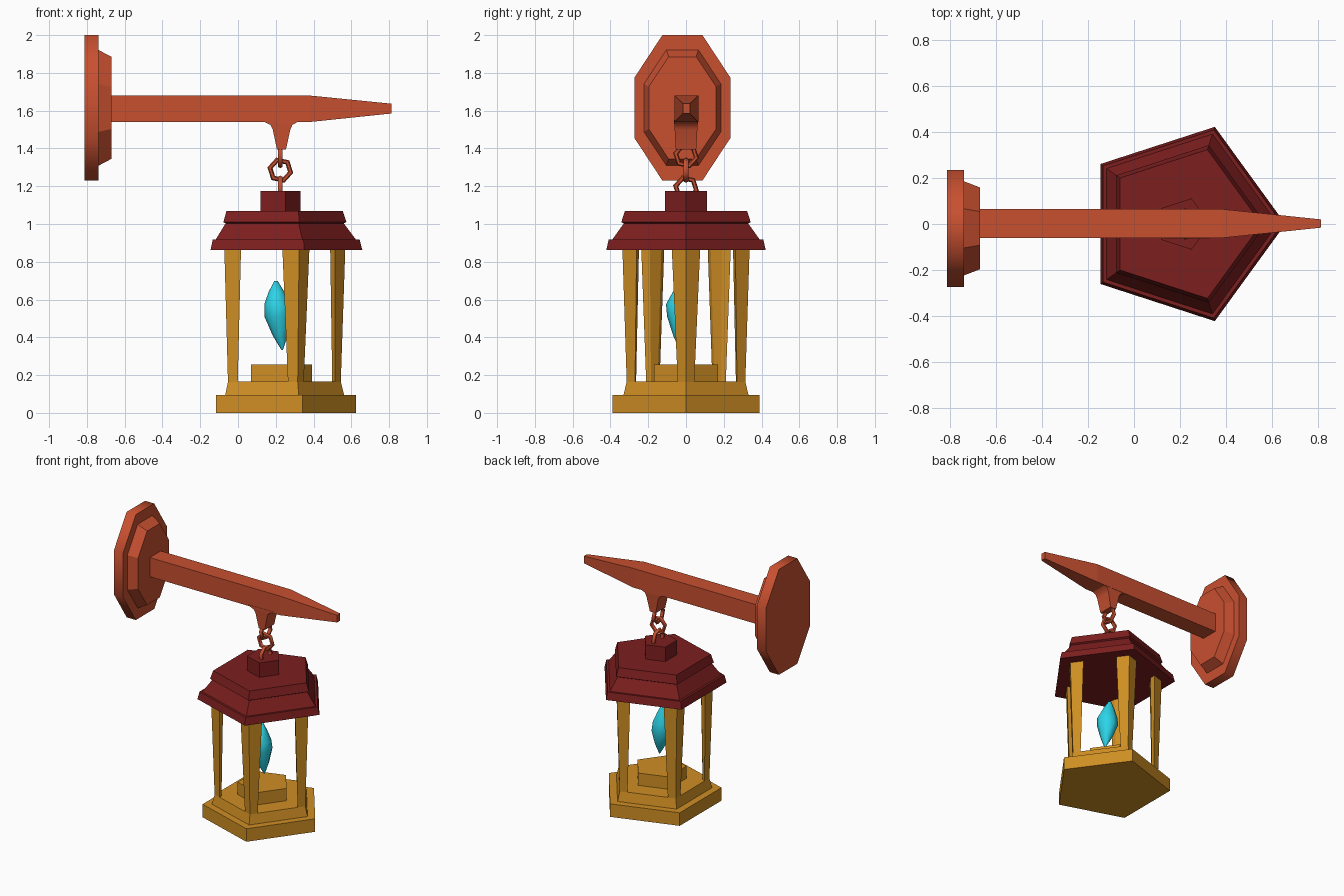
import bpy, bmesh, math
from math import sin, cos, pi, radians
from mathutils import Matrix, Vector

if "Cube" in bpy.data.objects:
    bpy.data.objects.remove(bpy.data.objects["Cube"])

CX = 0.214  # lantern axis


def material(name, rgb):
    m = bpy.data.materials.new(name)
    m.diffuse_color = (*rgb, 1)
    m.use_nodes = True
    m.node_tree.nodes["Principled BSDF"].inputs["Base Color"].default_value = m.diffuse_color
    return m


WOOD = material("red_wood", (0.58, 0.08, 0.03))
ROOF = material("dark_red", (0.205, 0.013, 0.013))
GOLD = material("gold", (0.62, 0.27, 0.017))
CRYSTAL = material("cyan", (0.025, 0.66, 0.81))


def loft(name, sections, mat):
    """Skin a list of equal-length point loops and cap both ends."""
    bm = bmesh.new()
    rings = [[bm.verts.new(p) for p in s] for s in sections]
    n = len(rings[0])
    for a, b in zip(rings, rings[1:]):
        for i in range(n):
            j = (i + 1) % n
            bm.faces.new((a[i], a[j], b[j], b[i]))
    bm.faces.new(rings[0])
    bm.faces.new(rings[-1])
    bmesh.ops.recalc_face_normals(bm, faces=bm.faces)
    me = bpy.data.meshes.new(name)
    bm.to_mesh(me)
    bm.free()
    ob = bpy.data.objects.new(name, me)
    bpy.context.collection.objects.link(ob)
    me.materials.append(mat)
    return ob


def smooth(ob, angle=60):
    bpy.ops.object.select_all(action='DESELECT')
    bpy.context.view_layer.objects.active = ob
    ob.select_set(True)
    bpy.ops.object.shade_smooth_by_angle(angle=radians(angle))


def polygon(n, r, z, x=CX, y=0.0):
    return [(x + r * cos(2 * pi * i / n), y + r * sin(2 * pi * i / n), z) for i in range(n)]


def pentagon_stack(name, profile, mat):
    return loft(name, [polygon(5, r, z) for r, z in profile], mat)


def octagon(x, hy, hz, fy, fz):
    """Elongated octagon in the yz plane; fy, fz are half flat lengths."""
    pts = [(fy, hz), (hy, fz), (hy, -fz), (fy, -hz), (-fy, -hz), (-hy, -fz), (-hy, fz), (-fy, hz)]
    return [(x, -0.019 + y, 1.615 + z) for y, z in pts]


def rect_x(x, hy, z0, z1):
    return [(x, 0.002 - hy, z0), (x, 0.002 + hy, z0), (x, 0.002 + hy, z1), (x, 0.002 - hy, z1)]


def rect_z(z, x0, x1, hy):
    return [(x0, -hy, z), (x1, -hy, z), (x1, hy, z), (x0, hy, z)]


# Wall plate and bevelled boss
smooth(loft("wall_plate", [octagon(x, 0.254, 0.385, 0.106, 0.16) for x in (-0.812, -0.738)], WOOD))
loft("plate_boss", [octagon(-0.738, 0.204, 0.306, 0.085, 0.127),
                    octagon(-0.67, 0.178, 0.27, 0.073, 0.112)], WOOD)

# Arm with tapered tip, and the flared bracket under it
loft("arm", [rect_x(-0.68, 0.063, 1.54, 1.68), rect_x(0.38, 0.063, 1.54, 1.68),
             rect_x(0.812, 0.018, 1.585, 1.637)], WOOD)
smooth(loft("hanging_bracket", [rect_z(1.55, 0.13, 0.33, 0.063), rect_z(1.54, 0.14, 0.315, 0.063),
                                rect_z(1.525, 0.172, 0.288, 0.062), rect_z(1.50, 0.184, 0.277, 0.06),
                                rect_z(1.395, 0.206, 0.254, 0.054)], WOOD))

# Three interlocking hexagonal chain links
for i, (z, turn) in enumerate(((1.362, 90), (1.285, 0), (1.19, 90))):
    rot = Matrix.Rotation(radians(turn), 3, 'Z')
    bpy.ops.mesh.primitive_torus_add(major_segments=6, minor_segments=6,
                                     major_radius=0.056, minor_radius=0.014)
    link = bpy.context.object
    link.name = f"chain_link_{i + 1}"
    spin = Matrix.Rotation(radians(12), 3, 'Y')
    link.data.transform((rot @ spin @ Matrix.Rotation(pi / 2, 3, 'X')).to_4x4())
    link.location = (0.224, 0, z)
    link.data.materials.append(WOOD)
    smooth(link, 61)

# Roof
pentagon_stack("roof", [(0.444, 0.863), (0.43, 0.917), (0.411, 0.917), (0.346, 1.003),
                        (0.36, 1.01), (0.34, 1.07)], ROOF)
pentagon_stack("roof_cap", [(0.117, 1.06), (0.117, 1.175)], ROOF)

# Base
pentagon_stack("base", [(0.41, 0), (0.41, 0.095), (0.348, 0.095), (0.33, 0.165)], GOLD)
pentagon_stack("inner_pedestal", [(0.178, 0.16), (0.178, 0.255)], GOLD)


# Corner posts, widening upward
def post_section(r, s, depth, z, turn):
    a = radians(54)
    pts = [(r, 0), (r - s * cos(a), s * sin(a)), (r - depth, 0.5 * s * sin(a)),
           (r - depth, -0.5 * s * sin(a)), (r - s * cos(a), -s * sin(a))]
    rot = Matrix.Rotation(turn, 3, 'Z')
    return [rot @ Vector((x, y, z)) + Vector((CX, 0, 0)) for x, y in pts]


for k in range(5):
    t = 2 * pi * k / 5
    loft(f"post_{k + 1}", [post_section(0.33, 0.054, 0.045, 0.16, t),
                           post_section(0.354, 0.093, 0.08, 0.87, t)], GOLD)

# Floating tilted crystal
crystal = loft("crystal", [polygon(8, r, z, x, y) for r, z, x, y in (
    (0.004, 0.333, 0.234, -0.03), (0.04, 0.41, 0.223, -0.028), (0.072, 0.51, 0.212, -0.028),
    (0.07, 0.575, 0.209, -0.036), (0.042, 0.64, 0.204, -0.028), (0.01, 0.697, 0.201, -0.018))], CRYSTAL)
smooth(crystal)
